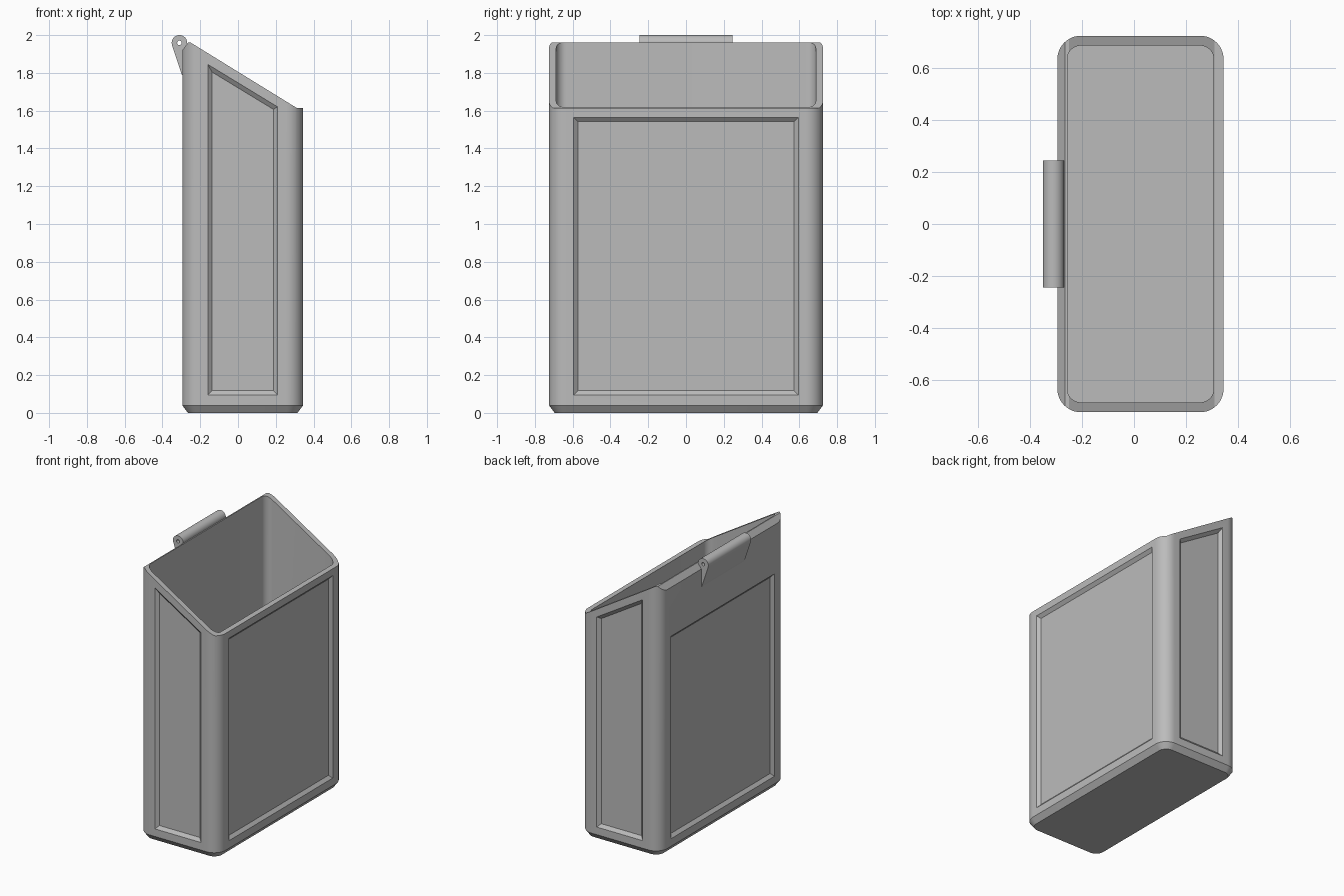
import bpy, bmesh
from math import cos, sin, radians, pi

cube = bpy.data.objects.get("Cube")
if cube:
    bpy.data.objects.remove(cube, do_unlink=True)

grey = bpy.data.materials.new("plain grey")
grey.use_nodes = True
colour = (0.5, 0.5, 0.5, 1)
grey.diffuse_color = colour
grey.node_tree.nodes["Principled BSDF"].inputs["Base Color"].default_value = colour


def loft(name, loops):
    """Closed solid skinned through matching loops of points."""
    bm = bmesh.new()
    rings = [[bm.verts.new(p) for p in loop] for loop in loops]
    n = len(rings[0])
    for a, b in zip(rings, rings[1:]):
        for i in range(n):
            j = (i + 1) % n
            bm.faces.new((a[i], a[j], b[j], b[i]))
    bm.faces.new(rings[0][::-1])
    bm.faces.new(rings[-1])
    bmesh.ops.recalc_face_normals(bm, faces=bm.faces[:])
    mesh = bpy.data.meshes.new(name)
    bm.to_mesh(mesh)
    bm.free()
    mesh.materials.append(grey)
    obj = bpy.data.objects.new(name, mesh)
    bpy.context.collection.objects.link(obj)
    return obj


def rounded_rect(x0, x1, hy, r, z, steps=10):
    corners = ((x1 - r, hy - r), (x0 + r, hy - r), (x0 + r, r - hy), (x1 - r, r - hy))
    return [(cx + r * cos(a), cy + r * sin(a), z)
            for q, (cx, cy) in enumerate(corners)
            for a in [(q + k / steps) * pi / 2 for k in range(steps + 1)]]


def prism(name, profile, hy):
    """Extrude an x-z profile along y."""
    return loft(name, [[(x, y, z) for x, z in profile] for y in (-hy, hy)])


def circle(cx, cz, r, start, end, steps):
    return [(cx + r * cos(radians(a)), cz + r * sin(radians(a)))
            for a in [start + (end - start) * k / steps for k in range(steps + 1)]]


def combine(target, tool, operation="DIFFERENCE"):
    mod = target.modifiers.new(operation.title(), "BOOLEAN")
    mod.operation = operation
    mod.solver = "EXACT"
    mod.object = tool
    bpy.context.view_layer.objects.active = target
    bpy.ops.object.modifier_apply(modifier=mod.name)
    bpy.data.objects.remove(tool, do_unlink=True)


LEFT, RIGHT, HALF, WALL = -0.295, 0.345, 0.725, 0.038

# Outer shell with chamfered foot
body = loft("bin_body", [
    rounded_rect(LEFT + 0.03, RIGHT - 0.03, HALF - 0.03, 0.06, 0),
    rounded_rect(LEFT, RIGHT, HALF, 0.09, 0.04),
    rounded_rect(LEFT, RIGHT, HALF, 0.09, 2.1)])

# Sloping mouth with a chamfered high edge
combine(body, prism("mouth_cutter", [
    (-0.5, 1.647), (-0.265, 1.96), (-0.25, 1.96), (0.31, 1.615),
    (0.6, 1.615), (0.6, 2.4), (-0.5, 2.4)], 1))

# Hollow interior
combine(body, loft("cavity_cutter", [
    rounded_rect(LEFT + WALL, RIGHT - WALL, HALF - WALL, 0.052, z) for z in (0.04, 2.3)]))

# Recessed panels with bevelled borders
DEPTH, BEVEL = 0.02, 0.023


def panel(corners, place):
    """corners: outline (u, z) anticlockwise from bottom left; place(u, z, depth) -> point."""
    (u0, z0), (u1, _), (_, z2), (_, z3) = corners
    slope = (z2 - z3) / (u1 - u0)

    def outline(inset, depth):
        top = inset * (1 + slope * slope) ** 0.5
        a, b = u0 + inset, u1 - inset
        za, zb = z3 + slope * inset - top, z2 - slope * inset - top
        return [place(u, z, depth) for u, z in
                ((a, z0 + inset), (b, z0 + inset), (b, zb), (a, za))]

    combine(body, loft("panel_cutter", [outline(-BEVEL, -DEPTH), outline(BEVEL, DEPTH)]))


wide = [(-0.595, 0.095), (0.595, 0.095), (0.595, 1.565), (-0.595, 1.565)]
narrow = [(-0.16, 0.095), (0.21, 0.095), (0.21, 1.62), (-0.16, 1.845)]
panel(wide, lambda u, z, d: (RIGHT - d, u, z))
panel(wide, lambda u, z, d: (LEFT + d, u, z))
panel(narrow, lambda u, z, d: (u, d - HALF, z))
panel(narrow, lambda u, z, d: (u, HALF - d, z))

# Hinge barrel with its tapering support, then the pin hole
HX, HZ = -0.31, 1.959
barrel = circle(HX, HZ, 0.041, -20, 198, 28) + [(LEFT - 0.002, 1.79), (-0.275, 1.79)]
combine(body, prism("hinge_barrel", barrel, 0.245), "UNION")
combine(body, prism("pin_cutter", circle(HX, HZ, 0.012, 0, 345, 23), 0.5))

# Smooth rounded corners, crisp edges
bpy.ops.object.select_all(action="DESELECT")
body.select_set(True)
bpy.context.view_layer.objects.active = body
bpy.ops.object.shade_smooth_by_angle(angle=radians(25))
